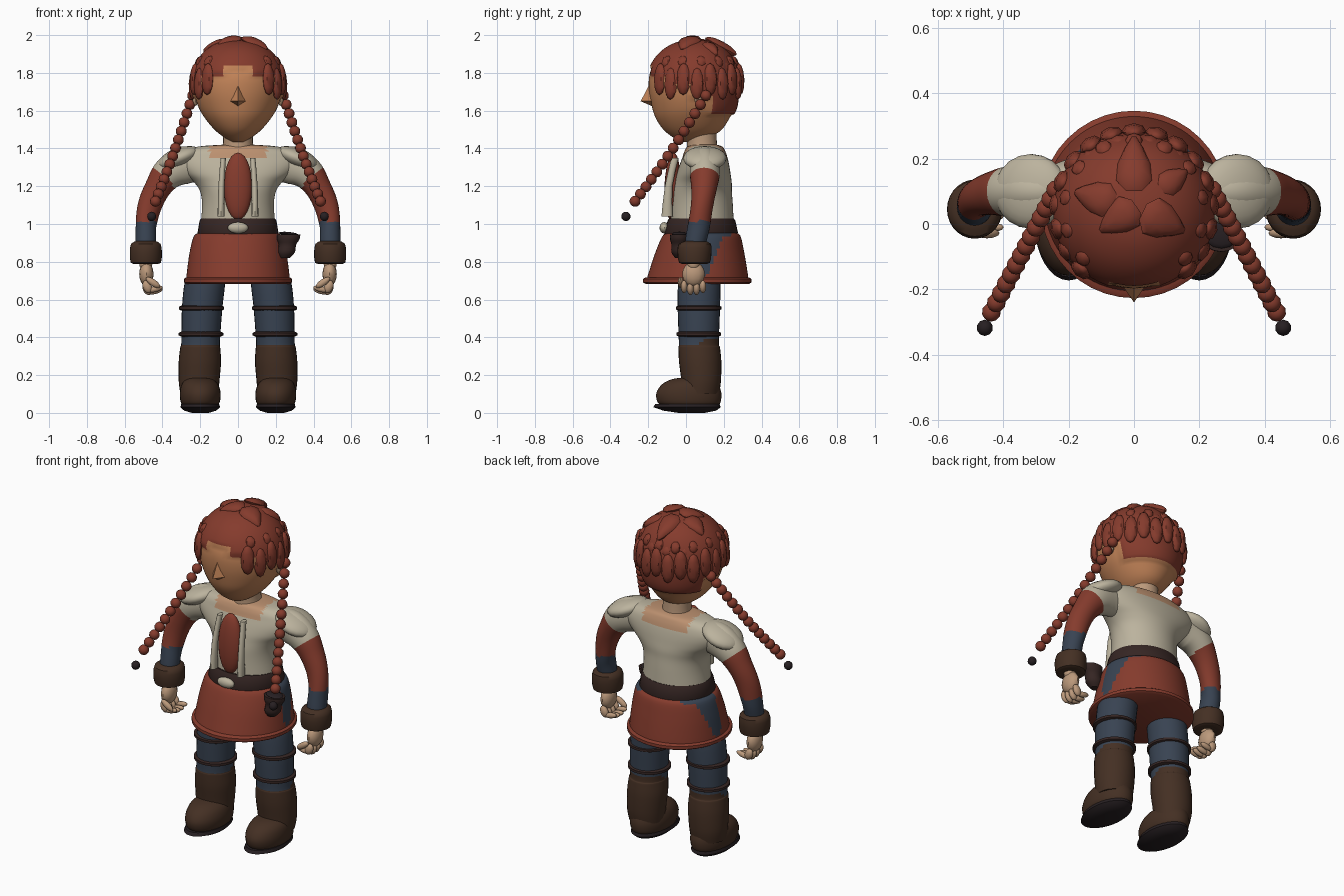
import bpy, bmesh, math
from mathutils import Matrix, Vector, Euler

if "Cube" in bpy.data.objects:
    bpy.data.objects.remove(bpy.data.objects["Cube"])


def colour(name, rgb):
    m = bpy.data.materials.new(name)
    m.diffuse_color = (*rgb, 1)
    m.use_nodes = True
    m.node_tree.nodes["Principled BSDF"].inputs["Base Color"].default_value = m.diffuse_color
    return m


RED = colour("russet red", (.235, .044, .026))
FACE = colour("warm skin", (.56, .235, .10))
SKIN = colour("tan skin", (.50, .32, .20))
CHEST = colour("chest skin", (.50, .28, .16))
CREAM = colour("cream cloth", (.50, .45, .34))
BLUE = colour("slate blue", (.04, .056, .084))
BROWN = colour("boot brown", (.058, .029, .017))
BELT = colour("dark leather", (.036, .019, .017))
DARK = colour("near black", (.02, .014, .016))


def finish(name, bm, mats, rule=None):
    bmesh.ops.recalc_face_normals(bm, faces=bm.faces)
    if rule:
        for f in bm.faces:
            f.material_index = rule(f.calc_center_median())
    me = bpy.data.meshes.new(name)
    bm.to_mesh(me)
    bm.free()
    for m in mats:
        me.materials.append(m)
    ob = bpy.data.objects.new(name, me)
    bpy.context.collection.objects.link(ob)
    return ob


def smooth_rows(rows, sub):
    """Catmull-Rom interpolation between section rows"""
    if sub == 1:
        return rows
    out = []
    for i in range(len(rows) - 1):
        p = [rows[max(0, min(len(rows) - 1, i + k))] for k in (-1, 0, 1, 2)]
        for j in range(sub):
            t = j / sub
            out.append(tuple(.5 * (2 * b + (c - a) * t + (2 * a - 5 * b + 4 * c - d) * t * t
                                   + (3 * b - a - 3 * c + d) * t ** 3) for a, b, c, d in zip(*p)))
    return out + [rows[-1]]


def loft(name, rows, mats, rule=None, seg=28, sub=4, along=False, swell=None):
    """Skin elliptical sections (x, y, z, rx, ry); 'along' turns them to follow the path"""
    bm = bmesh.new()
    rows = smooth_rows(rows, sub)
    rings = []
    for i, (x, y, z, rx, ry) in enumerate(rows):
        rot = Matrix.Identity(3)
        if along:
            d = Vector(rows[min(i + 1, len(rows) - 1)][:3]) - Vector(rows[max(i - 1, 0)][:3])
            rot = d.to_track_quat('Z', 'Y').to_matrix()
        ring = []
        for k in range(seg):
            a = 2 * math.pi * k / seg
            ring.append(bm.verts.new(Vector((x, y, z)) + rot @ Vector((rx * math.cos(a), ry * math.sin(a), 0))))
        rings.append(ring)
    for r, s in zip(rings, rings[1:]):
        for k in range(seg):
            n = (k + 1) % seg
            bm.faces.new((r[k], r[n], s[n], s[k]))
    bm.faces.new(rings[0])
    bm.faces.new(rings[-1])
    if swell:
        bm.normal_update()
        vs = {v for f in bm.faces if rule(f.calc_center_median()) for v in f.verts}
        for v in vs:
            v.co += v.normal * swell
    return finish(name, bm, mats, rule)


def balls(name, items, mat, seg=12, taper=0):
    """One object of ellipsoids: (location, radii, rotation), optionally narrowing along local x"""
    bm = bmesh.new()
    for loc, size, rot in items:
        m = Matrix.LocRotScale(Vector(loc), Euler(rot), Vector(size))
        vs = bmesh.ops.create_uvsphere(bm, u_segments=seg, v_segments=max(6, seg * 2 // 3), radius=1)["verts"]
        for v in vs:
            v.co.y *= 1 - taper * v.co.x
            v.co = m @ v.co
    return finish(name, bm, [mat])


def ring(name, c, R, h, w, mat):
    """Rounded band around the z axis"""
    x, y, z = c
    return loft(name, [(x, y, z - h, R - w, R - w), (x, y, z - h * .5, R, R),
                       (x, y, z + h * .5, R, R), (x, y, z + h, R - w, R - w)], [mat], sub=1, seg=40)


# head with hair cap marked by hairline
HEAD = [(1.435, .03, .03, .05), (1.46, .075, .03, .10), (1.5, .125, .035, .155), (1.56, .175, .035, .195),
        (1.62, .21, .04, .22), (1.7, .233, .037, .232), (1.78, .233, .037, .232), (1.85, .212, .04, .21),
        (1.91, .165, .045, .165), (1.95, .10, .05, .10), (1.965, .02, .05, .02)]


def hairline(c):
    if c.y > .14:
        low = 1.59
    elif c.y > .05:
        low = 1.68
    elif c.y > -.1:
        low = 1.74
    else:
        low = 1.835 if abs(c.x) < .075 else 1.79
    return int(c.z > low)


loft("head", [(0, cy, z, rx, ry) for z, rx, cy, ry in HEAD], [FACE, RED], hairline, seg=56, sub=4, swell=.012)
loft("neck", [(0, .085, 1.36, .1, .09), (0, .085, 1.41, .08, .08), (0, .08, 1.5, .08, .08)], [SKIN])

# wedge nose
bm = bmesh.new()
top, tip, l, r, b = [bm.verts.new(p) for p in
                     ((0, -.188, 1.75), (0, -.24, 1.65), (-.045, -.175, 1.65), (.045, -.175, 1.65), (0, -.17, 1.62))]
for f in ((top, l, tip), (top, tip, r), (l, b, tip), (tip, b, r)):
    bm.faces.new(f)
finish("nose", bm, [FACE])
balls("ears", [((s * .226, .07, 1.665), (.016, .025, .04), (0, 0, 0)) for s in (1, -1)], SKIN)


# hair locks hanging round the head
def lock_row(name, n, a0, a1, z, out, half):
    items = []
    for i in range(n):
        a = math.radians(a0 + (a1 - a0) * i / (n - 1))
        zz = z + .012 * (-1) ** i
        items.append(((.97 * out * math.cos(a), .04 + out * math.sin(a), zz), (.026, half[0], half[1]),
                      (0, math.radians(half[2]), a)))
    balls(name, items, RED, 8)


lock_row("long_locks", 17, -47, 227, 1.755, .243, (.038, .085, -3))
lock_row("short_locks", 21, -42, 222, 1.845, .21, (.03, .036, -28))

# crown tufts, wedges narrowing outwards
crown = []
for deg, d, z, size, wide in ((90, .135, 1.94, .10, .05), (165, .125, 1.94, .075, .05), (215, .06, 1.964, .075, .05),
                              (-25, .10, 1.955, .08, .055), (35, .145, 1.925, .065, .04)):
    a = math.radians(deg)
    crown.append(((d * math.cos(a), .05 + d * math.sin(a), z), (size, wide, .028),
                  (0, math.radians(8 + d * 150), a)))
balls("crown_tufts", crown, RED, 10, .6)

# torso with open neckline, flaring into the armpits
loft("shirt", [(0, .085, 1.0, .197, .168), (0, .085, 1.1, .19, .163), (0, .085, 1.17, .2, .158),
               (0, .09, 1.22, .232, .152), (0, .093, 1.265, .285, .143), (0, .097, 1.31, .32, .132),
               (0, .1, 1.35, .325, .12), (0, .1, 1.385, .295, .108), (0, .1, 1.41, .21, .092),
               (0, .1, 1.42, .08, .06)], [CREAM, CHEST],
     lambda c: int(abs(c.x) < .15 and c.z > 1.35), seg=64, sub=5)
balls("red_bodice", [((0, -.072, 1.2), (.075, .042, .178), (-.04, 0, 0))], RED, 20)
for s in (1, -1):
    loft("lacing_strip", [(s * .09, -.1, 1.04, .018, .03), (s * .088, -.092, 1.2, .016, .02),
                          (s * .078, -.058, 1.35, .014, .02)], [CREAM], seg=12, sub=2)

# belt, buckle, skirt
loft("belt", [(0, .08, .94, .208, .19), (0, .08, .955, .214, .195), (0, .082, 1.015, .204, .18),
              (0, .082, 1.03, .196, .172)], [BELT], sub=1, seg=36)
balls("buckle", [((0, -.115, .98), (.055, .025, .03), (0, 0, 0))], CREAM, 16)
loft("skirt", [(0, .06, .695, .276, .272), (0, .065, .75, .27, .26), (0, .073, .85, .256, .235),
               (0, .082, .935, .234, .207), (0, .084, .955, .2, .18)], [RED, BLUE],
     lambda c: int(abs(c.x) > .12 and .055 < c.y < (.1 + (c.z - .7) * .42 if c.z < .935 else .24) and c.z > .72),
     seg=80, sub=5)
ring("skirt_hem", (0, .06, .7), .287, .018, .014, RED)

# hip pouch
loft("pouch", [(.248, -.035, .82, .025, .022), (.255, -.035, .85, .046, .042), (.262, -.035, .89, .046, .042),
               (.266, -.035, .92, .06, .05), (.268, -.035, .945, .062, .05)], [BELT], seg=16, sub=3)
balls("pouch_mouth", [((.268, -.035, .948), (.052, .04, .01), (0, .1, 0))], DARK)

for s in (1, -1):
    # sleeves
    arm = [(.17, .1, 1.305, .06, .08), (.28, .1, 1.312, .075, .10), (.365, .1, 1.27, .08, .088),
           (.425, .095, 1.19, .068, .07), (.466, .085, 1.1, .058, .065), (.486, .07, 1.0, .054, .06),
           (.488, .05, .9, .054, .055), (.488, .045, .84, .05, .05)]
    loft("sleeve", [(s * x, y, z, a, b) for x, y, z, a, b in arm], [CREAM, RED, BLUE],
         lambda c: 2 if c.z < 1.015 else int(c.z - abs(c.x) < .86), along=True, sub=6)
    balls("shoulder_puff", [((s * .315, .1, 1.348), (.12, .115, .05), (0, s * .38, 0))], CREAM, 20)
    # cuff
    loft("cuff", [(s * .488, .045, .79, .055, .055), (s * .488, .045, .795, .08, .082), (s * .488, .045, .85, .085, .09),
                  (s * .488, .047, .895, .078, .085), (s * .488, .05, .91, .05, .05)], [BROWN], sub=2)
    # hand with curled fingers
    hand = [((s * .485, .04, .735), (.038, .06, .065), (0, 0, 0)), ((s * .488, .04, .79), (.035, .035, .04), (0, 0, 0)),
            ((s * .45, -.028, .69), (.045, .016, .018), (0, s * -.6, 0))]
    for i in range(4):
        y = -.01 + i * .033
        z = .668 - .012 * math.sin(math.pi * i / 3)
        hand += [((s * .48, y, z), (.024, .018, .035), (0, s * .4, 0)),
                 ((s * .438, y, z - .012), (.04, .015, .016), (0, s * .25, 0))]
    balls("hand", hand, SKIN, 12)
    # leg with tall boot, its top rising at the back
    loft("leg", [(s * .205, .075, .1, .1, .1), (s * .206, .08, .17, .108, .105), (s * .202, .075, .27, .112, .112),
                 (s * .2, .07, .345, .106, .11), (s * .198, .068, .375, .102, .106), (s * .19, .068, .55, .107, .112),
                 (s * .175, .07, .69, .107, .112), (s * .165, .07, .72, .09, .1)], [BLUE, BROWN],
         lambda c: int(c.z < .357 + min(.04, max(0, c.y - .06))), sub=8)
    ring("knee_band", (s * .193, .067, .555), .12, .014, .014, BELT)
    ring("shin_band", (s * .196, .067, .417), .118, .014, .014, BELT)
    # foot and sole
    loft("foot", [(s * .2, .02, .035, .09, .15), (s * .2, .016, .06, .104, .168), (s * .2, .015, .105, .108, .172),
                  (s * .202, .022, .15, .097, .15), (s * .204, .035, .178, .07, .11),
                  (s * .205, .045, .188, .03, .05)], [BROWN])
    loft("sole", [(s * .2, .03, 0, .045, .07), (s * .2, .02, .012, .085, .14), (s * .2, .005, .03, .105, .178),
                  (s * .2, .008, .048, .1, .17)], [DARK], sub=1, seg=32)
    # beaded braid and its tie
    beads = []
    for i in range(14):
        t = i / 13
        beads.append(((s * (.24 + .197 * t), .105 - .375 * t, 1.68 - .56 * t - .02 * math.sin(math.pi * t)),
                      (.029, .029, .029), (.6, s * .35, 0)))
    balls("braid", beads, RED, 12)
    balls("braid_tie", [((s * .457, -.318, 1.04), (.025, .025, .025), (0, 0, 0))], DARK, 10)

# smooth shading with sharp edges kept
for ob in bpy.context.collection.objects:
    ob.select_set(True)
    bpy.context.view_layer.objects.active = ob
bpy.ops.object.shade_smooth_by_angle(angle=math.radians(42))
